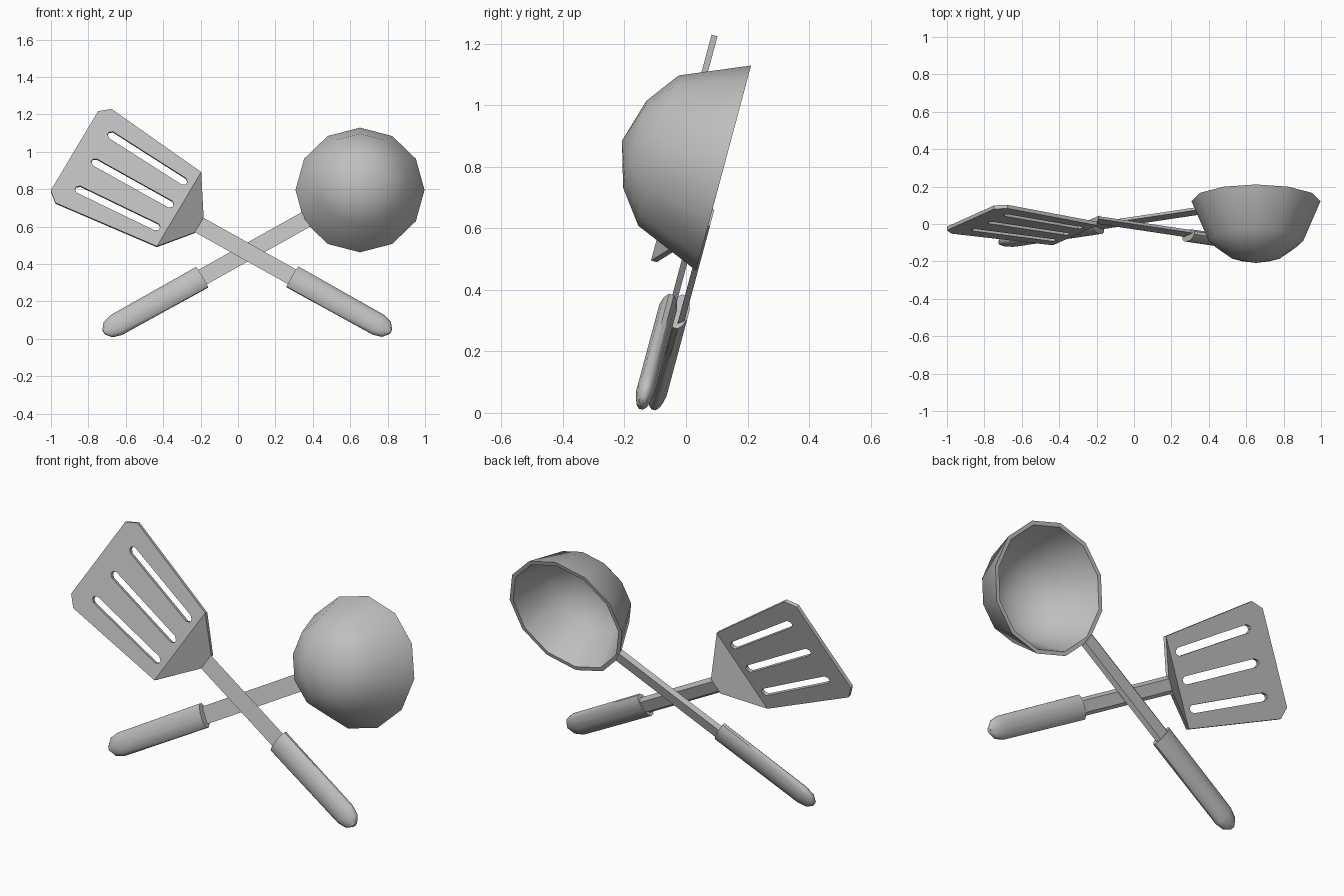
import bpy, bmesh
from math import sin, cos, pi, radians
from mathutils import Matrix, Vector

cube = bpy.data.objects.get("Cube")
if cube:
    bpy.data.objects.remove(cube, do_unlink=True)

steel = bpy.data.materials.new("brushed_grey")
steel.use_nodes = True
GREY = (0.52, 0.52, 0.52, 1)
steel.diffuse_color = GREY
steel.node_tree.nodes["Principled BSDF"].inputs["Base Color"].default_value = GREY


def tool_frame(side, shift):
    """Tool space (along, across, depth) to world; both tools lean back 15 degrees."""
    a = radians(30)
    flat = Matrix(((side * cos(a), -side * sin(a), 0, 0),
                   (0, 0, 1, 0),
                   (sin(a), cos(a), 0, 0),
                   (0, 0, 0, 1)))
    return Matrix.Rotation(radians(-15), 4, 'X') @ flat @ Matrix.Translation((0, shift, 0))


def finish(bm, name, frame, smooth=0):
    bm.transform(frame)
    bmesh.ops.recalc_face_normals(bm, faces=bm.faces)
    for f in bm.faces:
        f.smooth = smooth > 0
    for e in bm.edges:
        e.smooth = len(e.link_faces) == 2 and e.calc_face_angle(0) < radians(smooth)
    me = bpy.data.meshes.new(name)
    bm.to_mesh(me)
    bm.free()
    me.materials.append(steel)
    ob = bpy.data.objects.new(name, me)
    bpy.context.collection.objects.link(ob)
    return ob


def loft(rings):
    """Skin a list of equal-length closed rings and cap both ends."""
    bm = bmesh.new()
    loops = [[bm.verts.new(p) for p in r] for r in rings]
    n = len(loops[0])
    for a, b in zip(loops, loops[1:]):
        for i in range(n):
            j = (i + 1) % n
            bm.faces.new((a[i], a[j], b[j], b[i]))
    bm.faces.new(loops[0])
    bm.faces.new(loops[-1])
    return bm


def bar(name, frame, stations):
    """Flat bar with a narrower back: stations are (along, half width, front, back, back ratio)."""
    finish(loft([[(t, -w, f), (t, w, f), (t, w * k, b), (t, -w * k, b)]
                 for t, w, f, b, k in stations]), name, frame)


def handle(name, frame, start, depth):
    """Rounded grip with a tapered tip and a hanging hole."""
    rings = []
    for t, w, h in ((0, .064, .03), (.53, .061, .03), (.58, .047, .024), (.607, .015, .012)):
        ring = []
        for i in range(12):
            a = 2 * pi * (i + .5) / 12
            ring.append((start - t, w * cos(a) / cos(pi / 12), depth + h * sin(a) / cos(pi / 12)))
        rings.append(ring)
    ob = finish(loft(rings), name, frame, 50)
    # hanging hole
    bm = bmesh.new()
    bmesh.ops.create_cone(bm, cap_ends=True, segments=8, radius1=.026, radius2=.026, depth=.2,
                          matrix=Matrix.Translation((start - .462, 0, depth)))
    cutter = finish(bm, "hole_cutter", frame)
    cutter.hide_render = True
    mod = ob.modifiers.new("hole", 'BOOLEAN')
    mod.object = cutter
    mod.solver = 'EXACT'
    graph = bpy.context.evaluated_depsgraph_get()
    cut = bpy.data.meshes.new_from_object(ob.evaluated_get(graph))
    ob.modifiers.clear()
    ob.data = cut
    bpy.data.objects.remove(cutter, do_unlink=True)


# Spatula
spatula = tool_frame(-1, .409)
handle("spatula_handle", spatula, -.10, -.145)
bar("spatula_stem", spatula, ((-.12, .046, -.142, -.122, .65), (.476, .046, -.142, -.122, .65)))
bar("spatula_neck", spatula, ((.476, .048, -.142, -.122, .95), (.6, .237, -.238, -.218, 1)))

# Slotted blade
bm = bmesh.new()
half = [(.6, .237), (1.19, .3), (1.246, .253)]
outlines = [half + [(t, -s) for t, s in reversed(half)]]
for k in (-1, 0, 1):
    slot = [(.637, .008), (.655, .021), (1.12, .021), (1.138, .008)]
    slot += [(t, -s) for t, s in reversed(slot)]
    outlines.append([(t, s + k * (.145 + .06 * (t - .64))) for t, s in slot])
edges = []
for line in outlines:
    vs = [bm.verts.new((t, s, -.238)) for t, s in line]
    edges += [bm.edges.new((a, b)) for a, b in zip(vs, vs[1:] + vs[:1])]
bmesh.ops.triangle_fill(bm, edges=edges, use_beauty=True)
top = bmesh.ops.extrude_face_region(bm, geom=bm.faces[:], use_keep_orig=True)["geom"]
bmesh.ops.translate(bm, vec=(0, 0, .02), verts=[v for v in top if isinstance(v, bmesh.types.BMVert)])
finish(bm, "spatula_blade", spatula)

# Ladle
ladle = tool_frame(1, .367)
handle("ladle_handle", ladle, -.01, -.105)
bar("ladle_stem", ladle, ((-.03, .046, -.102, -.082, .65), (.632, .046, -.102, -.082, .65)))

# Ladle bowl: outer and inner profiles joined at a flat rim
profile = [(0, -.43), (.146, -.387), (.253, -.307), (.345, -.088),
           (.323, -.088), (.235, -.296), (.136, -.368), (0, -.409)]
bm = bmesh.new()
vs = [bm.verts.new((r, 0, d)) for r, d in profile]
es = [bm.edges.new(p) for p in zip(vs, vs[1:])]
bmesh.ops.spin(bm, geom=vs + es, cent=(0, 0, 0), axis=(0, 0, 1), angle=2 * pi, steps=12)
bmesh.ops.remove_doubles(bm, verts=bm.verts, dist=1e-4)
finish(bm, "ladle_bowl", ladle @ Matrix.Translation((.965, 0, 0)), 50)
